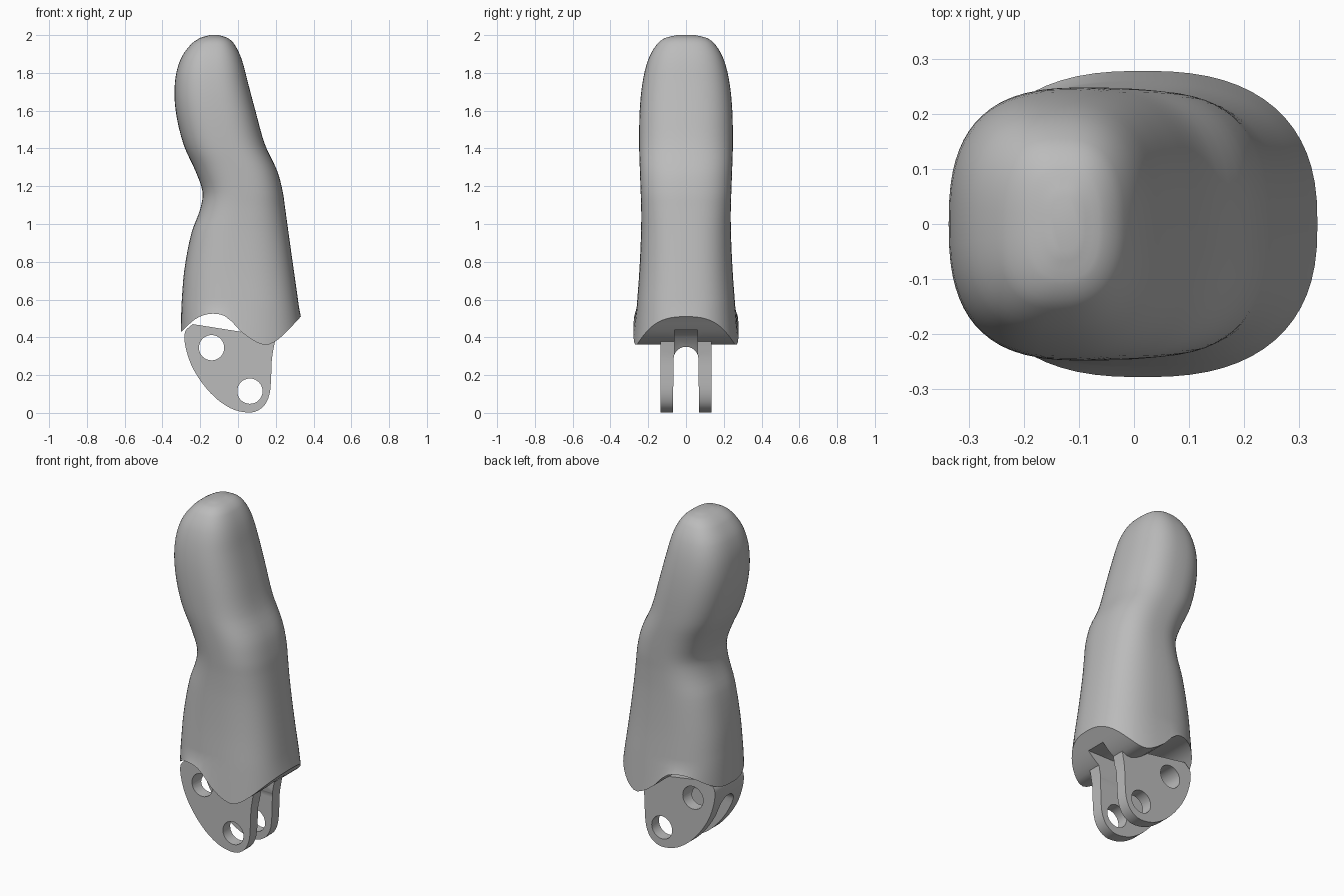
import bpy
import bmesh
import math

cube = bpy.data.objects.get("Cube")
if cube:
    bpy.data.objects.remove(cube, do_unlink=True)

grey = bpy.data.materials.new("plain_grey")
grey.use_nodes = True
tone = (0.5, 0.5, 0.5, 1)
grey.diffuse_color = tone
grey.node_tree.nodes["Principled BSDF"].inputs["Base Color"].default_value = tone


def smooth(rows, key):
    """Smooth curve through rows; the first column is the key."""
    last = len(rows) - 1
    i = 0
    while i < last - 1 and key > rows[i + 1][0]:
        i += 1

    def slope(k, c):
        a, b = rows[max(k - 1, 0)], rows[min(k + 1, last)]
        return (b[c] - a[c]) / (b[0] - a[0])

    p, q = rows[i], rows[i + 1]
    span = q[0] - p[0]
    t = min(max((key - p[0]) / span, 0), 1)
    blend = t * t * (3 - 2 * t)
    start, end = t * (1 - t) ** 2 * span, t * t * (t - 1) * span
    return [p[c] + (q[c] - p[c]) * blend + slope(i, c) * start + slope(i + 1, c) * end
            for c in range(1, len(p))]


def make_object(name, bm):
    bmesh.ops.recalc_face_normals(bm, faces=bm.faces)
    mesh = bpy.data.meshes.new(name)
    bm.to_mesh(mesh)
    bm.free()
    mesh.materials.append(grey)
    obj = bpy.data.objects.new(name, mesh)
    bpy.context.collection.objects.link(obj)
    return obj


def prism(name, points, direction):
    """Extrude a closed outline along a direction."""
    bm = bmesh.new()
    face = bm.faces.new([bm.verts.new(p) for p in points])
    extruded = bmesh.ops.extrude_face_region(bm, geom=[face])["geom"]
    verts = [g for g in extruded if isinstance(g, bmesh.types.BMVert)]
    bmesh.ops.translate(bm, verts=verts, vec=direction)
    return make_object(name, bm)


def carve(obj, cutter):
    bpy.context.view_layer.objects.active = obj
    mod = obj.modifiers.new("cut", "BOOLEAN")
    mod.operation, mod.solver, mod.object = "DIFFERENCE", "EXACT", cutter
    bpy.ops.object.modifier_apply(modifier=mod.name)


def shade(obj, degrees):
    bpy.ops.object.select_all(action="DESELECT")
    obj.select_set(True)
    bpy.context.view_layer.objects.active = obj
    bpy.ops.object.shade_smooth_by_angle(angle=math.radians(degrees))


# Finger shell: height, pad side, back side, half width
sections = [
    (.56, -.3, .323, .261), (.75, -.285, .296, .247), (.95, -.247, .268, .238),
    (1.08, -.2, .25, .237), (1.17, -.188, .237, .24), (1.28, -.225, .208, .244),
    (1.42, -.288, .143, .248), (1.6, -.33, .092, .245), (1.75, -.334, .052, .23),
    (1.87, -.305, .02, .2), (1.95, -.25, -.018, .155), (1.985, -.2, -.055, .11),
    (2, -.15, -.1, .05)]
# Wavy lower edge: position and height
hem = [(-.3, .43), (-.22, .5), (-.14, .525), (-.06, .507), (.03, .418),
       (.14, .36), (.22, .395), (.333, .51)]
SIDES = 64


def ring_points(low, high, width, power):
    centre, half = (low + high) / 2, (high - low) / 2
    for k in range(SIDES):
        a = math.tau * k / SIDES
        c, s = math.cos(a), math.sin(a)
        yield (centre + half * math.copysign(abs(c) ** (2 / power), c),
               width * math.copysign(abs(s) ** (2 / power), s))


bm = bmesh.new()
rings = [[bm.verts.new((x, y, smooth(hem, x)[0]))
          for x, y in ring_points(-.302, .333, .278, 2.5)]]
heights = []
for a, b in zip(sections, sections[1:]):
    heights += [a[0] + (b[0] - a[0]) * n / 4 for n in range(4)]
for z in heights + [sections[-1][0]]:
    low, high, width = smooth(sections, z)
    rings.append([bm.verts.new((x, y, z)) for x, y in ring_points(low, high, width, 2.6)])
for lower, upper in zip(rings, rings[1:]):
    for k in range(SIDES):
        n = (k + 1) % SIDES
        bm.faces.new((lower[k], lower[n], upper[n], upper[k]))
bm.faces.new(rings[-1])
# Underside strips run straight across the width
base = rings[0]
for k in range(SIDES // 2):
    strip = [base[k], base[k + 1], base[-k - 1], base[-k]]
    bm.faces.new(list(dict.fromkeys(strip)))
shell = make_object("finger_shell", bm)

# Hinge block under the shell
outline = [(-.24, .47), (-.28, .43), (-.28, .36), (-.25, .26), (-.195, .165), (-.12, .08),
           (-.04, .025), (.03, .004), (.09, .006), (.14, .04), (.167, .1), (.175, .18),
           (.179, .28), (.19, .35), (.2, .4)]
rows = [(i, x, z) for i, (x, z) in enumerate(outline)]
path = [smooth(rows, n / 3) for n in range(3 * len(rows) - 2)]
hinge = prism("hinge_lugs", [(x, -.135, z) for x, z in path], (0, .27, 0))

# Arched slot through the block, and a deeper pocket on the back side
arch = [(.066 * math.cos(math.pi * k / 12), .285 + .065 * math.sin(math.pi * k / 12))
        for k in range(13)]
slot = prism("slot_cutter", [(-.5, y, z) for y, z in [(.07, -.1)] + arch + [(-.07, -.1)]],
             (1, 0, 0))
pocket_side = [(-.03, -.1), (-.03, .3), (.03, .4), (.09, .44), (.4, .44), (.4, -.1)]
pocket = prism("pocket_cutter", [(x, -.06, z) for x, z in pocket_side], (0, .12, 0))
cutters = [slot, pocket]

# Round pin holes
for cx, cz in [(-.14, .345), (.063, .115)]:
    circle = [(cx + .067 * math.cos(math.tau * k / 32), -.2,
               cz + .067 * math.sin(math.tau * k / 32)) for k in range(32)]
    cutters.append(prism("pin_hole_cutter", circle, (0, .4, 0)))
for cutter in cutters:
    carve(hinge, cutter)
carve(shell, pocket)
for cutter in cutters:
    bpy.data.objects.remove(cutter, do_unlink=True)

shade(shell, 40)
shade(hinge, 30)
